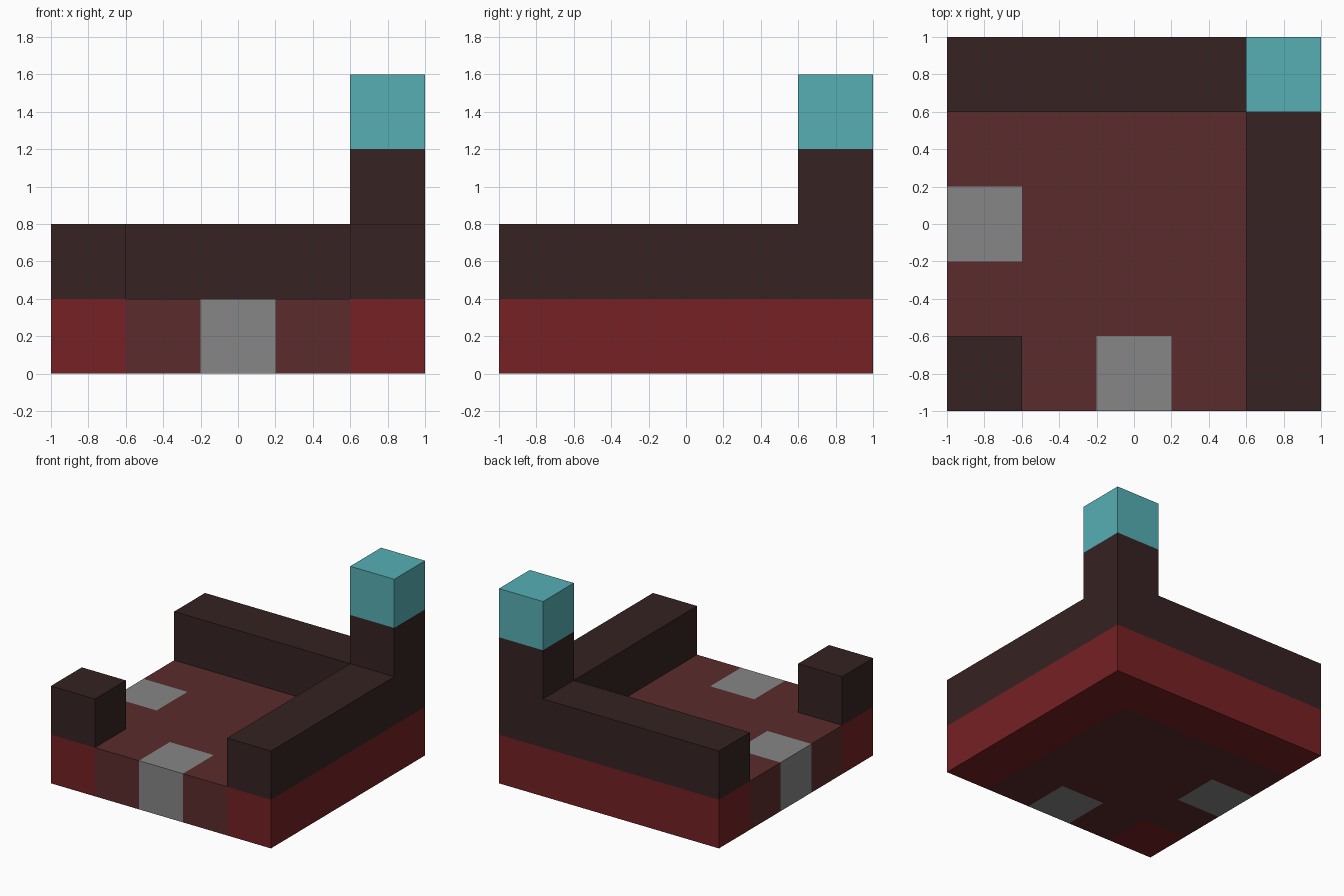
import bpy
import bmesh

cube = bpy.data.objects.get("Cube")
if cube:
    bpy.data.objects.remove(cube, do_unlink=True)


def material(name, rgb):
    mat = bpy.data.materials.new(name)
    mat.use_nodes = True
    color = (*rgb, 1.0)
    mat.diffuse_color = color
    mat.node_tree.nodes["Principled BSDF"].inputs["Base Color"].default_value = color
    return mat


red = material("deep red", (0.178, 0.015, 0.017))
dark = material("dark brown", (0.037, 0.016, 0.016))
maroon = material("dull maroon", (0.105, 0.025, 0.025))
grey = material("stone grey", (0.238, 0.238, 0.238))
teal = material("teal", (0.093, 0.429, 0.456))


def slab(name, outline, bottom, top, mat):
    """Extrude a flat outline from bottom to top."""
    bm = bmesh.new()
    face = bm.faces.new([bm.verts.new((x, y, bottom)) for x, y in outline])
    result = bmesh.ops.extrude_face_region(bm, geom=[face], use_keep_orig=True)
    for v in result["geom"]:
        if isinstance(v, bmesh.types.BMVert):
            v.co.z = top
    bmesh.ops.recalc_face_normals(bm, faces=bm.faces)
    mesh = bpy.data.meshes.new(name)
    bm.to_mesh(mesh)
    bm.free()
    mesh.materials.append(mat)
    obj = bpy.data.objects.new(name, mesh)
    bpy.context.scene.collection.objects.link(obj)
    return obj


def square(cx, cy, h=0.2):
    return [(cx - h, cy - h), (cx + h, cy - h), (cx + h, cy + h), (cx - h, cy + h)]


BASE, WALL = 0.4, 0.8

# L-shaped run along the left and back sides: red footing, dark wall
ell = [(0.6, -1), (1, -1), (1, 1), (-1, 1), (-1, 0.6), (0.6, 0.6)]
slab("wall_footing", ell, 0, BASE, red)
slab("wall", ell, BASE, WALL, dark)

# Tall corner post with teal cap
slab("corner_post", square(0.8, 0.8), WALL, 1.2, dark)
slab("post_cap", square(0.8, 0.8), 1.2, 1.6, teal)

# Low block at the open corner
slab("short_post_footing", square(-0.8, -0.8), 0, BASE, red)
slab("short_post", square(-0.8, -0.8), BASE, WALL, dark)

# Floor, notched for the two entrance stones; symmetric about the diagonal
half = [(-0.6, -0.6), (-0.6, -1), (-0.2, -1), (-0.2, -0.6),
        (0.2, -0.6), (0.2, -1), (0.6, -1), (0.6, 0.6)]
mirrored = [(y, x) for x, y in reversed(half[1:-1])]
slab("floor", half + mirrored, 0, BASE, maroon)

# Entrance stones
slab("front_entrance_stone", square(0, -0.8), 0, BASE, grey)
slab("right_entrance_stone", square(-0.8, 0), 0, BASE, grey)
